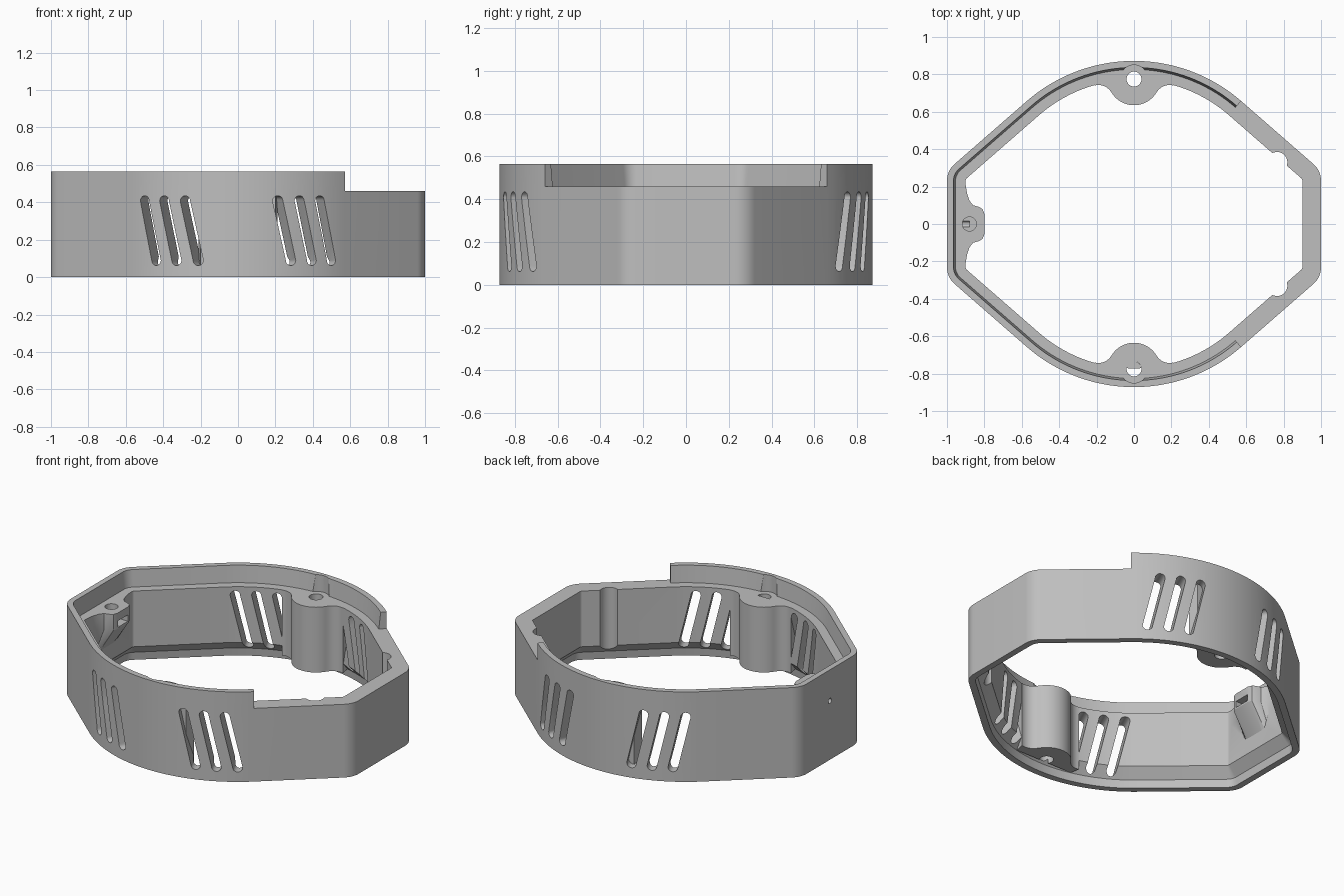
import bpy, bmesh
from math import sin, cos, acos, radians, pi
from mathutils import Matrix, Vector

if "Cube" in bpy.data.objects:
    bpy.data.objects.remove(bpy.data.objects["Cube"], do_unlink=True)

grey = bpy.data.materials.new("plain grey")
grey.use_nodes = True
grey.diffuse_color = (0.52, 0.52, 0.52, 1)
grey.node_tree.nodes["Principled BSDF"].inputs["Base Color"].default_value = grey.diffuse_color

LEDGE, TOP = 0.46, 0.565     # heights of the ledge and of the raised lip
R, CORNER = 0.872, 0.12      # outer arc radius, corner rounding
SLOPE = acos(0.657)          # direction the slanted sides face
CX = 1 - CORNER
CY = (R - CORNER - CX * cos(SLOPE)) / sin(SLOPE)


def arc(cx, cy, r, a, b, n):
    return [(cx + r * cos(a + (b - a) * i / n), cy + r * sin(a + (b - a) * i / n))
            for i in range(n + 1)]


def outline(inset):
    """Rounded outline of the ring, moved inwards."""
    c = CORNER - inset
    half = (arc(CX, CY, c, 0, SLOPE, 8)
            + arc(0, 0, R - inset, SLOPE, pi - SLOPE, 40)
            + arc(-CX, CY, c, pi - SLOPE, pi, 8))
    return half + [(-x, -y) for x, y in half]


def loft(name, rings, closed=False):
    """Join rings of points; either cap the ends or close into a tube."""
    bm = bmesh.new()
    vs = [[bm.verts.new(p) for p in ring] for ring in rings]
    n = len(vs[0])
    for k in range(len(vs) if closed else len(vs) - 1):
        a, b = vs[k], vs[(k + 1) % len(vs)]
        for i in range(n):
            j = (i + 1) % n
            bm.faces.new((a[i], a[j], b[j], b[i]))
    if not closed:
        bm.faces.new(vs[0])
        bm.faces.new(vs[-1])
    bmesh.ops.recalc_face_normals(bm, faces=bm.faces)
    mesh = bpy.data.meshes.new(name)
    bm.to_mesh(mesh)
    bm.free()
    mesh.materials.append(grey)
    ob = bpy.data.objects.new(name, mesh)
    bpy.context.collection.objects.link(ob)
    return ob


def prism(name, pts, z0, z1, matrix=None):
    m = matrix or Matrix()
    return loft(name, [[m @ Vector((x, y, z)) for x, y in pts] for z in (z0, z1)])


def rod(name, x, y, r, z0, z1, matrix=None):
    return prism(name, arc(x, y, r, 0, 2 * pi, 32)[:-1], z0, z1, matrix)


def combine(target, tool, operation="DIFFERENCE"):
    tool.hide_render = True
    mod = target.modifiers.new(tool.name, "BOOLEAN")
    mod.operation, mod.solver, mod.object = operation, "EXACT", tool
    bpy.context.view_layer.objects.active = target
    bpy.ops.object.modifier_apply(modifier=mod.name)
    bpy.data.objects.remove(tool, do_unlink=True)


# Ring wall: bottom recess, sloped overhang, ledge and raised lip
section = [(0, 0), (0, TOP), (0.035, TOP), (0.046, LEDGE), (0.1, LEDGE),
           (0.1, 0.11), (0.046, 0.05), (0.04, 0)]
ring = loft("ring_wall", [[(x, y, z) for x, y in outline(o)] for o, z in section], True)

# The lip stops short of the open end
dx, dy = cos(SLOPE), sin(SLOPE)
upper = [(0.78 * dx, 0.78 * dy), (1.3 * dx, 1.3 * dy), (1.3, 1.3 * dy)]
combine(ring, prism("lip_cutter", upper + [(x, -y) for x, y in reversed(upper)], LEDGE, 0.7))

# Slanted ventilation slots, three in each of four groups
ANGLE = radians(24.5)
LOW, HIGH, SR = 0.09, 0.407, 0.028
for sx in (1, -1):
    for sy in (1, -1):
        radial = Vector((sx * sin(ANGLE), sy * cos(ANGLE), 0))
        tangent = Vector((cos(ANGLE), -sx * sy * sin(ANGLE), 0))
        frame = Matrix((tangent, Vector((0, 0, 1)), radial)).transposed().to_4x4()
        for k in (-1, 0, 1):
            t = k * 0.121
            slot = (arc(t - 0.036, HIGH, SR, 0, pi, 10)
                    + arc(t + 0.036, LOW, SR, pi, 2 * pi, 10))
            combine(ring, prism("slot_cutter", slot, 0.6, 1.0, frame))

# Vertical grooves beside the open end
for sy in (1, -1):
    combine(ring, rod("groove_cutter", 0.765, sy * 0.33, 0.055, -0.1, 0.7))

# Screw bosses blended into the wall at front and back
BY = 0.775
half = (arc(0.19, 0.663, 0.08, radians(74), radians(149.5), 10)
        + arc(0, BY, 0.14, radians(-30.5), radians(-90), 12))
boss = [(0.2, 0.8)] + half + [(-x, y) for x, y in reversed(half[:-1])] + [(-0.2, 0.8)]
for sy in (1, -1):
    combine(ring, prism("boss", [(x, sy * y) for x, y in boss], 0.05, LEDGE), "UNION")
    combine(ring, rod("screw_hole", 0, sy * BY, 0.04, -0.1, 0.7))
    combine(ring, rod("lip_relief", 0, sy * BY, 0.075, LEDGE, 0.7))

# Side bracket with a tapered support beneath it
side = [(-0.94, 0.22), (-0.9, 0.21), (-0.893, 0.165), (-0.88, 0.125), (-0.86, 0.1),
        (-0.83, 0.092), (-0.81, 0.08), (-0.8, 0.055)]
plan = side + [(x, -y) for x, y in reversed(side)]
levels = [(LEDGE, 1), (0.36, 1), (0.17, 0.1)]
bracket = loft("side_bracket", [[(-0.94 + (x + 0.94) * s, y, z) for x, y in plan]
                                for z, s in levels])
combine(ring, bracket, "UNION")
combine(ring, rod("bracket_hole", -0.88, 0, 0.038, 0.37, 0.6))
nut = [(-0.86, -0.05), (-0.78, -0.05), (-0.78, 0.05), (-0.86, 0.05)]
combine(ring, prism("nut_slot", nut, 0.37, 0.41))

# Small pin hole through the side wall
sideways = Matrix.Translation((0, 0, 0.37)) @ Matrix.Rotation(pi / 2, 4, "Y")
combine(ring, rod("pin_hole", 0, 0, 0.016, -1.1, -0.88, sideways))

# Smooth the curves and keep the edges crisp
bpy.ops.object.select_all(action="DESELECT")
ring.select_set(True)
bpy.context.view_layer.objects.active = ring
bpy.ops.object.shade_smooth_by_angle(angle=radians(25))
